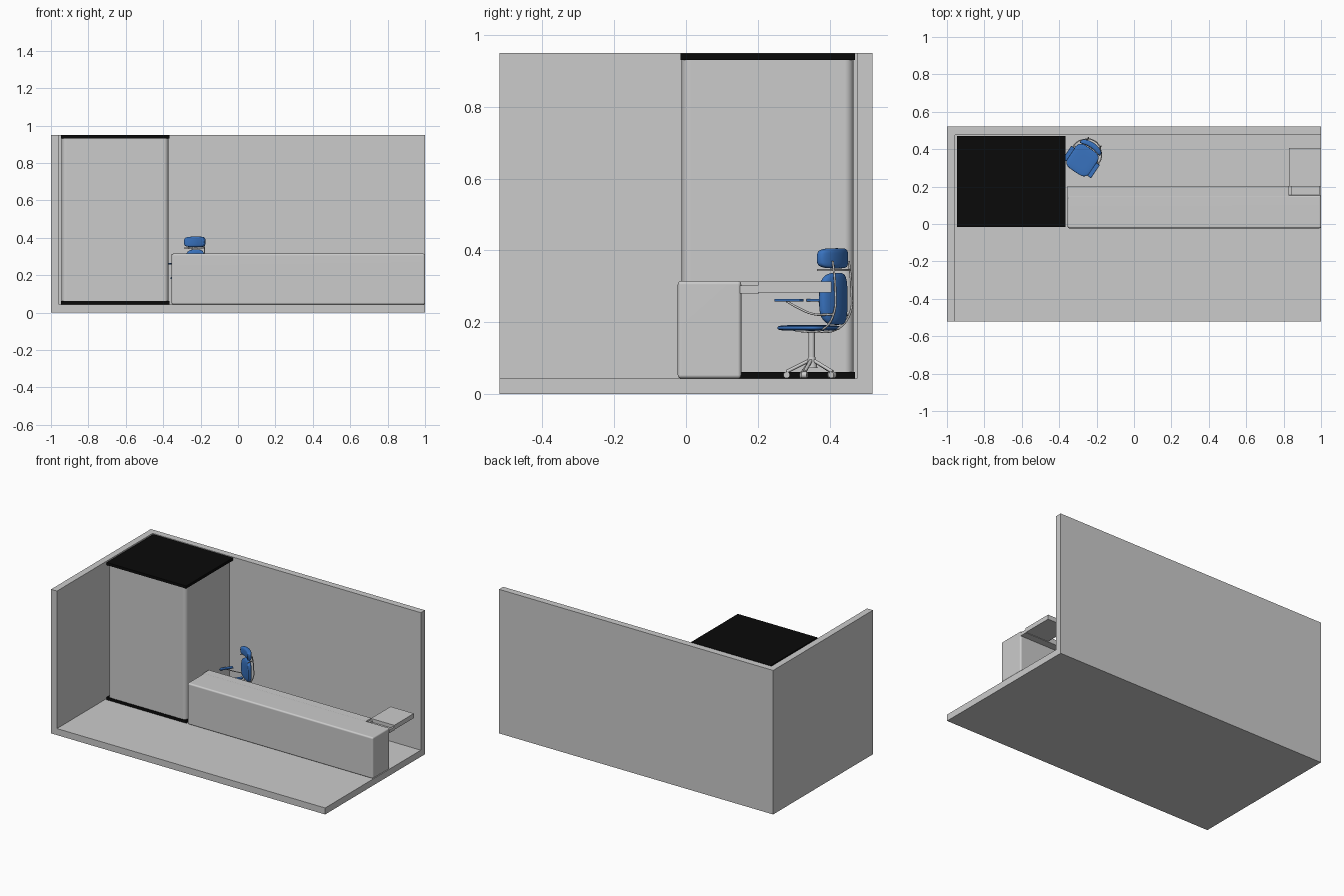
import bpy
import bmesh
from math import radians, sin, cos, pi, copysign
from mathutils import Matrix, Vector

if "Cube" in bpy.data.objects:
    bpy.data.objects.remove(bpy.data.objects["Cube"], do_unlink=True)


def material(name, rgb):
    m = bpy.data.materials.new(name)
    m.use_nodes = True
    m.diffuse_color = (*rgb, 1)
    m.node_tree.nodes["Principled BSDF"].inputs["Base Color"].default_value = (*rgb, 1)
    return m


GREY = material("light grey", (0.6, 0.6, 0.6))
BLACK = material("black", (0.003, 0.003, 0.003))
BLUE = material("blue fabric", (0.04, 0.17, 0.52))


def finish(name, bm, mat, matrix=None, smooth=False):
    mesh = bpy.data.meshes.new(name)
    bmesh.ops.recalc_face_normals(bm, faces=bm.faces)
    bm.to_mesh(mesh)
    bm.free()
    if matrix:
        mesh.transform(matrix)
    mesh.materials.append(mat)
    ob = bpy.data.objects.new(name, mesh)
    bpy.context.collection.objects.link(ob)
    if smooth:
        bpy.ops.object.select_all(action='DESELECT')
        ob.select_set(True)
        bpy.context.view_layer.objects.active = ob
        bpy.ops.object.shade_smooth_by_angle(angle=radians(40))
    return ob


def box(name, lo, hi, mat, bevel=0, upright_only=False, matrix=None):
    """Box between two corners, with optional rounded edges."""
    lo, hi = Vector(lo), Vector(hi)
    bm = bmesh.new()
    bmesh.ops.create_cube(bm, size=1)
    bmesh.ops.scale(bm, vec=hi - lo, verts=bm.verts)
    bmesh.ops.translate(bm, vec=(lo + hi) / 2, verts=bm.verts)
    if bevel:
        edges = [e for e in bm.edges if not upright_only
                 or abs(e.verts[0].co.z - e.verts[1].co.z) > 0.001]
        bmesh.ops.bevel(bm, geom=edges, offset=bevel, segments=4,
                        profile=0.5, affect='EDGES')
    ob = finish(name, bm, mat, matrix, smooth=bevel > 0)
    if bevel:
        ob.modifiers.new("weighted normals", 'WEIGHTED_NORMAL').keep_sharp = True
    return ob


def pad(name, centre, size, bend, matrix, squash=0.5):
    """Cushion with rounded-square outline; its sides bend towards the front."""
    bm = bmesh.new()
    bmesh.ops.create_uvsphere(bm, u_segments=32, v_segments=16, radius=1)
    for v in bm.verts:
        p = [copysign(abs(c) ** squash, c) * s / 2 for c, s in zip(v.co, size)]
        p[1] -= bend * p[0] ** 2
        v.co = Vector(centre) + Vector(p)
    return finish(name, bm, BLUE, matrix, smooth=True)


def tube(name, points, radius, matrix):
    """Round bar along a smooth path."""
    curve = bpy.data.curves.new(name, 'CURVE')
    curve.dimensions = '3D'
    curve.bevel_depth = radius
    curve.bevel_resolution = 2
    curve.resolution_u = 6
    curve.use_fill_caps = True
    s = curve.splines.new('BEZIER')
    s.bezier_points.add(len(points) - 1)
    for b, p in zip(s.bezier_points, points):
        b.co = matrix @ Vector(p)
        b.handle_left_type = b.handle_right_type = 'AUTO'
    curve.materials.append(GREY)
    ob = bpy.data.objects.new(name, curve)
    bpy.context.collection.objects.link(ob)
    bpy.ops.object.select_all(action='DESELECT')
    ob.select_set(True)
    bpy.context.view_layer.objects.active = ob
    bpy.ops.object.convert(target='MESH')


def cylinder(name, centre, r1, r2, depth, matrix, turn=Matrix()):
    bm = bmesh.new()
    bmesh.ops.create_cone(bm, cap_ends=True, segments=20, radius1=r1, radius2=r2,
                          depth=depth, matrix=Matrix.Translation(centre) @ turn)
    return finish(name, bm, GREY, matrix, smooth=True)


# Room shell: floor with left-hand and back walls, hollowed from one block
room = box("room_shell", (-1, -0.52, 0), (1, 0.52, 0.95), GREY)
hollow = box("room_hollow", (-0.957, -1, 0.043), (2, 0.477, 2), GREY)
cut = room.modifiers.new("hollow", 'BOOLEAN')
cut.operation = 'DIFFERENCE'
cut.object = hollow
bpy.context.view_layer.objects.active = room
bpy.ops.object.modifier_apply(modifier=cut.name)
bpy.data.objects.remove(hollow, do_unlink=True)

# Cabinet block with black plinth and black top
box("cabinet_body", (-0.943, -0.012, 0.058), (-0.372, 0.467, 0.932), GREY, 0.025, True)
box("cabinet_plinth", (-0.947, -0.016, 0.043), (-0.367, 0.471, 0.061), BLACK)
box("cabinet_top", (-0.947, -0.016, 0.931), (-0.367, 0.471, 0.949), BLACK)

# Counter with rear ledge, and a tray on a hinge bracket
box("counter_body", (-0.355, -0.023, 0.043), (1, 0.154, 0.315), GREY, 0.01)
box("counter_ledge", (-0.355, 0.14, 0.28), (0.83, 0.204, 0.314), GREY)
box("tray", (0.83, 0.2, 0.283), (1, 0.405, 0.313), GREY)
box("tray_hinge_plate", (0.84, 0.15, 0.28), (0.988, 0.202, 0.29), GREY)
for x in (0.83, 0.988):
    box("tray_hinge_arm", (x, 0.15, 0.28), (x + 0.012, 0.202, 0.302), GREY)

# Swivel chair, built facing forwards, then turned
chair = Matrix.Translation((-0.27, 0.35, 0)) @ Matrix.Rotation(radians(-34), 4, 'Z')
pad("chair_seat", (0, -0.01, 0.184), (0.145, 0.15, 0.016), 0, chair)
pad("chair_backrest", (0, 0.085, 0.265), (0.12, 0.03, 0.145), 4, chair, 0.6)
pad("chair_headrest", (0, 0.085, 0.378), (0.13, 0.03, 0.056), 4, chair)
cylinder("chair_gas_lift", (0, 0, 0.137), 0.009, 0.009, 0.085, chair)
cylinder("chair_hub", (0, 0, 0.088), 0.016, 0.01, 0.03, chair)

for i in range(5):
    a = 2 * pi * i / 5 + pi / 2
    d = Vector((cos(a), sin(a), 0))
    up = Vector((0, 0, 1))
    tube("chair_leg", [d * 0.008 + up * 0.093, d * 0.04 + up * 0.077,
                       d * 0.07 + up * 0.062], 0.005, chair)
    wheel = Matrix.Rotation(a, 4, 'Z') @ Matrix.Rotation(pi / 2, 4, 'X')
    cylinder("chair_caster", d * 0.07 + up * 0.053, 0.009, 0.009, 0.014, chair, wheel)

for side in (-1, 1):
    box("chair_armrest", (side * 0.08 - 0.012, -0.065, 0.257),
        (side * 0.08 + 0.012, 0.02, 0.265), BLUE, 0.003, matrix=chair)
    tube("chair_arm_bar", [(side * 0.04, 0.1, 0.222), (side * 0.075, 0.06, 0.222),
                           (side * 0.082, 0.01, 0.24), (side * 0.08, -0.03, 0.258)],
         0.003, chair)
    tube("chair_back_bar", [(side * 0.035, -0.03, 0.175), (side * 0.035, 0.06, 0.18),
                            (side * 0.04, 0.1, 0.22), (side * 0.04, 0.106, 0.3),
                            (side * 0.04, 0.098, 0.37)], 0.003, chair)
tube("chair_neck_bar", [(-0.062, 0.06, 0.345), (-0.04, 0.1, 0.345),
                        (0.04, 0.1, 0.345), (0.062, 0.06, 0.345)], 0.003, chair)
